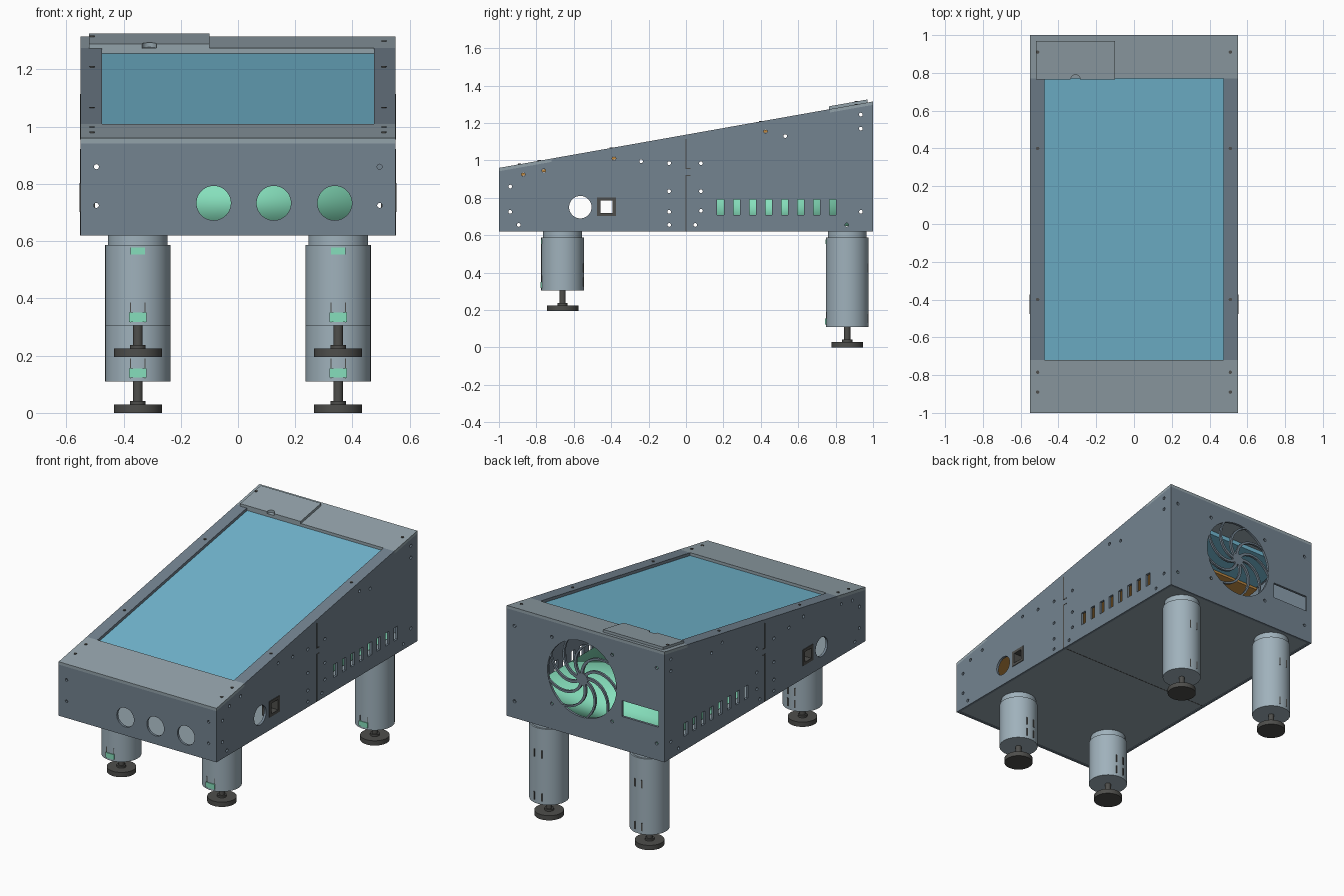
import bpy, bmesh
from math import sin, cos, pi
from mathutils import Matrix, Vector

if "Cube" in bpy.data.objects:
    bpy.data.objects.remove(bpy.data.objects["Cube"], do_unlink=True)


def material(name, r, g, b):
    m = bpy.data.materials.new(name)
    m.use_nodes = True
    col = tuple(c ** 2.2 for c in (r, g, b)) + (1,)
    m.diffuse_color = col
    m.node_tree.nodes["Principled BSDF"].inputs["Base Color"].default_value = col
    return m


SLATE = material("slate panel", .45, .51, .56)
GREY = material("grey cover", .57, .63, .66)
STEEL = material("pale steel", .62, .69, .73)
DARK = material("dark rubber", .31, .31, .30)
BLUE = material("blue glass", .45, .72, .82)
GREEN = material("mint green", .52, .87, .73)
BROWN = material("amber board", .75, .54, .27)


def finish(name, bm, mat, smooth=None):
    bmesh.ops.recalc_face_normals(bm, faces=bm.faces)
    me = bpy.data.meshes.new(name)
    bm.to_mesh(me)
    bm.free()
    ob = bpy.data.objects.new(name, me)
    bpy.context.collection.objects.link(ob)
    if mat:
        me.materials.append(mat)
    if smooth:
        bpy.ops.object.select_all(action='DESELECT')
        bpy.context.view_layer.objects.active = ob
        ob.select_set(True)
        bpy.ops.object.shade_smooth_by_angle(angle=smooth)
    return ob


def add_box(bm, x0, x1, y0, y1, z0, z1):
    size = Matrix.Diagonal((x1 - x0, y1 - y0, z1 - z0, 1))
    mid = Matrix.Translation(((x0 + x1) / 2, (y0 + y1) / 2, (z0 + z1) / 2))
    bmesh.ops.create_cube(bm, size=1, matrix=mid @ size)


def add_cyl(bm, centre, r, length, axis="Z", sides=48):
    turn = {"X": Matrix.Rotation(pi / 2, 4, 'Y'), "Y": Matrix.Rotation(pi / 2, 4, 'X'),
            "Z": Matrix.Identity(4)}[axis]
    bmesh.ops.create_cone(bm, cap_ends=True, segments=sides, radius1=r, radius2=r,
                          depth=length, matrix=Matrix.Translation(centre) @ turn)


def box(name, mat, *bounds):
    bm = bmesh.new()
    add_box(bm, *bounds)
    return finish(name, bm, mat)


def add_prism(bm, pts, axis, lo, hi):
    # Extrude a 2D outline along one axis
    put = {"X": lambda a, b, d: (d, a, b), "Y": lambda a, b, d: (a, d, b)}[axis]
    face = bm.faces.new([bm.verts.new(put(a, b, lo)) for a, b in pts])
    ext = bmesh.ops.extrude_face_region(bm, geom=[face])
    verts = [v for v in ext["geom"] if isinstance(v, bmesh.types.BMVert)]
    bmesh.ops.translate(bm, verts=verts, vec=Vector(put(0, 0, hi - lo)))


def cut(obs, bm):
    cutter = finish("cutter", bm, None)
    cutter.hide_render = True
    for ob in obs:
        mod = ob.modifiers.new("holes", 'BOOLEAN')
        mod.operation, mod.solver, mod.object = 'DIFFERENCE', 'EXACT', cutter
        bpy.context.view_layer.objects.active = ob
        bpy.ops.object.modifier_apply(modifier=mod.name)
    bpy.data.objects.remove(cutter, do_unlink=True)


def top(y):
    return .96 + .1775 * (y + 1)


def slab(name, mat, x0, x1, y0, y1, up, down):
    # Sheet parallel to the sloping top
    bm = bmesh.new()
    add_prism(bm, [(y0, top(y0) + down), (y1, top(y1) + down),
                   (y1, top(y1) + up), (y0, top(y0) + up)], "X", x0, x1)
    return finish(name, bm, mat)


W, T, BASE, LID = .55, .015, .62, .018

# Side walls with screw holes, vents, round port and square port
walls = []
for name, x in (("left_wall", W - T), ("right_wall", -W)):
    bm = bmesh.new()
    add_prism(bm, [(-1, BASE), (1, BASE), (1, top(1) - LID), (-1, top(-1) - LID)], "X", x, x + T)
    walls.append(finish(name, bm, SLATE))
holes = bmesh.new()
for y, z in ((-.94, .86), (-.94, .725), (-.895, .655), (-.87, .925), (-.76, .945), (-.385, 1.01),
             (-.24, .995), (-.09, .985), (-.09, .835), (-.09, .725), (-.09, .655), (.05, .655),
             (.08, .985), (.08, .835), (.08, .73), (.425, 1.155), (.53, 1.13), (.935, 1.245),
             (.935, 1.17), (.935, .725), (.86, .655)):
    add_cyl(holes, (0, y, z), .01, 1.4, "X", 12)
add_cyl(holes, (0, -.565, .75), .06, 1.4, "X")
add_box(holes, -.7, .7, -.47, -.38, .708, .797)
for i in range(8):
    y = .185 + i * .0857
    add_box(holes, -.7, .7, y - .018, y + .018, .708, .79)
cut(walls, holes)

# Square port frames and wall seams
for side, s in (("left", 1), ("right", -1)):
    a, b = sorted((s * .5, s * .554))
    frame = box(side + "_port_frame", DARK, a, b, -.476, -.374, .702, .803)
    hole = bmesh.new()
    add_box(hole, -.7, .7, -.457, -.393, .72, .785)
    cut([frame], hole)
    a, b = sorted((s * .54, s * .5515))
    bm = bmesh.new()
    add_box(bm, a, b, -.003, .003, BASE, .92)
    add_box(bm, a, b, -.003, .025, .917, .922)
    add_box(bm, a, b, -.003, .025, .955, .96)
    add_box(bm, a, b, -.003, .003, .955, 1.115)
    finish(side + "_wall_seam", bm, DARK)

# Front wall with three round openings
front = box("front_wall", SLATE, -W + T, W - T, -1, -1 + T, BASE, top(-1) - LID)
holes = bmesh.new()
for x in (-.085, .125, .338):
    add_cyl(holes, (x, -1, .733), .06, .2, "Y")
for x in (-.495, .495):
    for z in (.725, .86):
        add_cyl(holes, (x, -1, z), .009, .2, "Y", 12)
cut([front], holes)

# Back wall with fan opening and connector window
FX, FZ, FR = .025, .99, .24
back = box("back_wall", SLATE, -W + T, W - T, 1 - T, 1, BASE, top(1) - LID)
holes = bmesh.new()
add_cyl(holes, (FX, 1, FZ), FR, .2, "Y", 64)
add_box(holes, -.51, -.255, .9, 1.1, .83, .93)
for s in (-1, 1):
    for z in (.725, 1.2):
        add_cyl(holes, (s * .495, 1, z), .01, .2, "Y", 12)
    for z in (-.21, .21):
        add_cyl(holes, (FX + s * .21, 1, FZ + z), .01, .2, "Y", 12)
cut([back], holes)

# Swirled fan guard
bm = bmesh.new()
add_cyl(bm, (FX, 1 - T / 2, FZ), .038, T, "Y")
for k in range(9):
    edges = [[], []]
    for i in range(9):
        r = .03 + i * .0267
        a = k * 2 * pi / 9 + 1.1 * (r / FR) ** 1.3
        for edge, w in zip(edges, (-.009, .009)):
            edge.append((FX + r * cos(a) - w * sin(a), FZ + r * sin(a) + w * cos(a)))
    add_prism(bm, edges[0] + edges[1][::-1], "Y", 1 - T, 1 - .001)
finish("fan_guard", bm, SLATE)

# Floor and its seam
box("floor", GREY, -W + T, W - T, -1 + T, 1 - T, BASE + .004, BASE + .018)
box("floor_seam", DARK, -W + T, W - T, -.002, .002, BASE + .003, BASE + .006)

# Sloping covers, side strips, glass and board beneath it
slab("front_cover", GREY, -W, W, -1, -.72, 0, -LID)
slab("back_cover", GREY, -W, W, .77, 1, 0, -LID)
slab("left_strip", SLATE, .475, W, -.72, .77, 0, -LID)
slab("right_strip", SLATE, -W, -.475, -.72, .77, 0, -LID)
slab("glass_screen", BLUE, -.5, .5, -.75, .8, -LID - .001, -.045)
slab("under_board", BROWN, -.5, .5, -.95, .55, -.05, -.065)

# Raised hatch with a finger notch
hatch = slab("hatch", GREY, -.52, -.10, .765, .97, .016, 0)
hole = bmesh.new()
add_cyl(hole, (-.31, .765, 1.3), .025, .3)
cut([hatch], hole)

# Cover screws
bm = bmesh.new()
for x in (-.51, .51):
    for y in (-.89, -.785, -.4, .4, .91):
        lift = .016 if x < 0 and y > .8 else 0
        add_cyl(bm, (x, y, top(y) + lift), .009, .006, sides=12)
finish("cover_screws", bm, DARK)

# Softly shaded inner unit
finish("inner_unit", (lambda b: (add_box(b, -.43, .43, .1, .88, .65, .815), b)[1])(bmesh.new()),
       GREEN, smooth=pi)

# Legs, feet, clips and slits
for row, y, low in (("front", -.66, .305), ("back", .862, .11)):
    for side, x in (("left", .35), ("right", -.35)):
        name = row + "_" + side
        bm = bmesh.new()
        add_cyl(bm, (x, y, (low + .587) / 2), .114, .587 - low)
        add_cyl(bm, (x, y, .605), .104, .04)
        finish(name + "_leg", bm, STEEL, smooth=.6)
        bm = bmesh.new()
        add_cyl(bm, (x, y, low - .095), .084, .03)
        add_cyl(bm, (x, y, low - .075), .027, .014)
        add_cyl(bm, (x, y, low - .04), .017, .09)
        finish(name + "_foot", bm, DARK, smooth=.6)
        bm = bmesh.new()
        add_box(bm, x - .025, x + .025, y - .116, y - .1, .553, .578)
        add_box(bm, x - .03, x + .03, y - .118, y - .1, low + .013, low + .045)
        finish(name + "_clips", bm, GREEN)
        bm = bmesh.new()
        for dx in (-.025, .025):
            add_box(bm, x + dx - .002, x + dx + .002, y - .113, y - .1, low + .01, low + .08)
            for z in (low + .02, .4):
                add_box(bm, x + dx - .004, x + dx + .004, y + .1, y + .1135, z, z + .05)
        finish(name + "_slits", bm, DARK)
